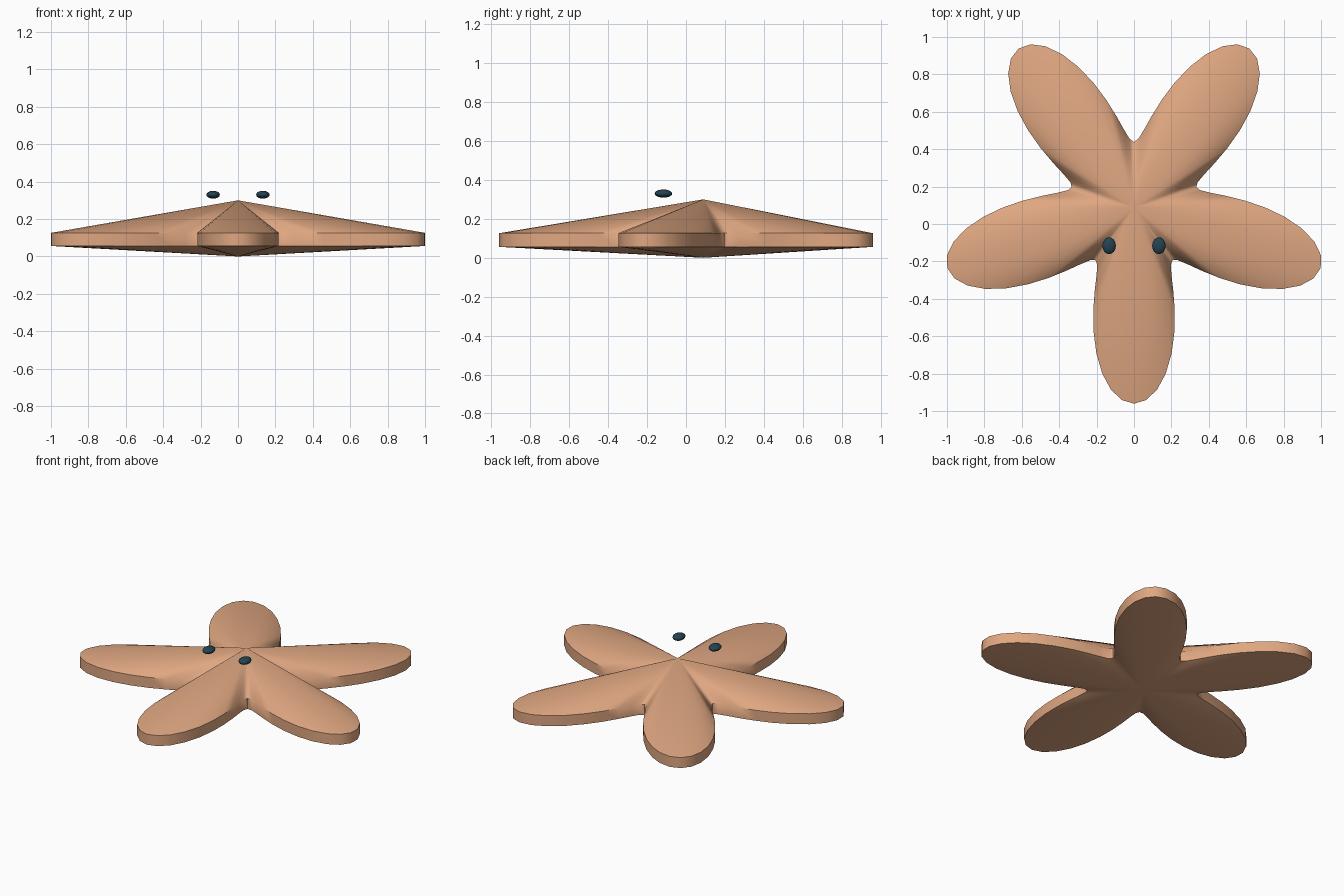
import bpy, bmesh, math

if "Cube" in bpy.data.objects:
    bpy.data.objects.remove(bpy.data.objects["Cube"])

CY = 0.089            # body centre, so the five arms are centred in y
SIDES = 100


def material(name, rgb):
    m = bpy.data.materials.new(name)
    m.diffuse_color = (*rgb, 1)
    m.use_nodes = True
    m.node_tree.nodes["Principled BSDF"].inputs["Base Color"].default_value = m.diffuse_color
    return m


def shade(obj, degrees):
    bpy.ops.object.select_all(action='DESELECT')
    obj.select_set(True)
    bpy.context.view_layer.objects.active = obj
    bpy.ops.object.shade_smooth_by_angle(angle=math.radians(degrees))


sand = material("sandy_orange", (0.74, 0.385, 0.22))
dark = material("dark_teal", (0.017, 0.055, 0.083))

# Starfish body: wavy five-armed rim, fanned to a top and a bottom apex
bm = bmesh.new()
top = bm.verts.new((0, CY, 0.30))
bottom = bm.verts.new((0, CY, 0))
upper, lower = [], []
for i in range(SIDES):
    t = 2 * math.pi * i / SIDES
    r = 0.6995 + 0.35 * math.cos(5 * t)
    x, y = r * math.sin(t), CY - r * math.cos(t)
    upper.append(bm.verts.new((x, y, 0.126)))
    lower.append(bm.verts.new((x, y, 0.056)))
for i in range(SIDES):
    j = (i + 1) % SIDES
    bm.faces.new((top, upper[i], upper[j]))
    bm.faces.new((upper[i], lower[i], lower[j], upper[j]))
    bm.faces.new((bottom, lower[j], lower[i]))
bmesh.ops.recalc_face_normals(bm, faces=bm.faces)
mesh = bpy.data.meshes.new("starfish_body")
bm.to_mesh(mesh)
bm.free()
body = bpy.data.objects.new("starfish_body", mesh)
bpy.context.collection.objects.link(body)
mesh.materials.append(sand)
shade(body, 45)

# Eyes: small flattened ovals hovering above the body
for side, name in ((-1, "left_eye"), (1, "right_eye")):
    bpy.ops.mesh.primitive_uv_sphere_add(segments=16, ring_count=10, radius=1,
                                         location=(side * 0.133, -0.116, 0.33))
    eye = bpy.context.object
    eye.name = name
    eye.scale = (0.036, 0.045, 0.021)
    eye.data.materials.append(dark)
    shade(eye, 60)
